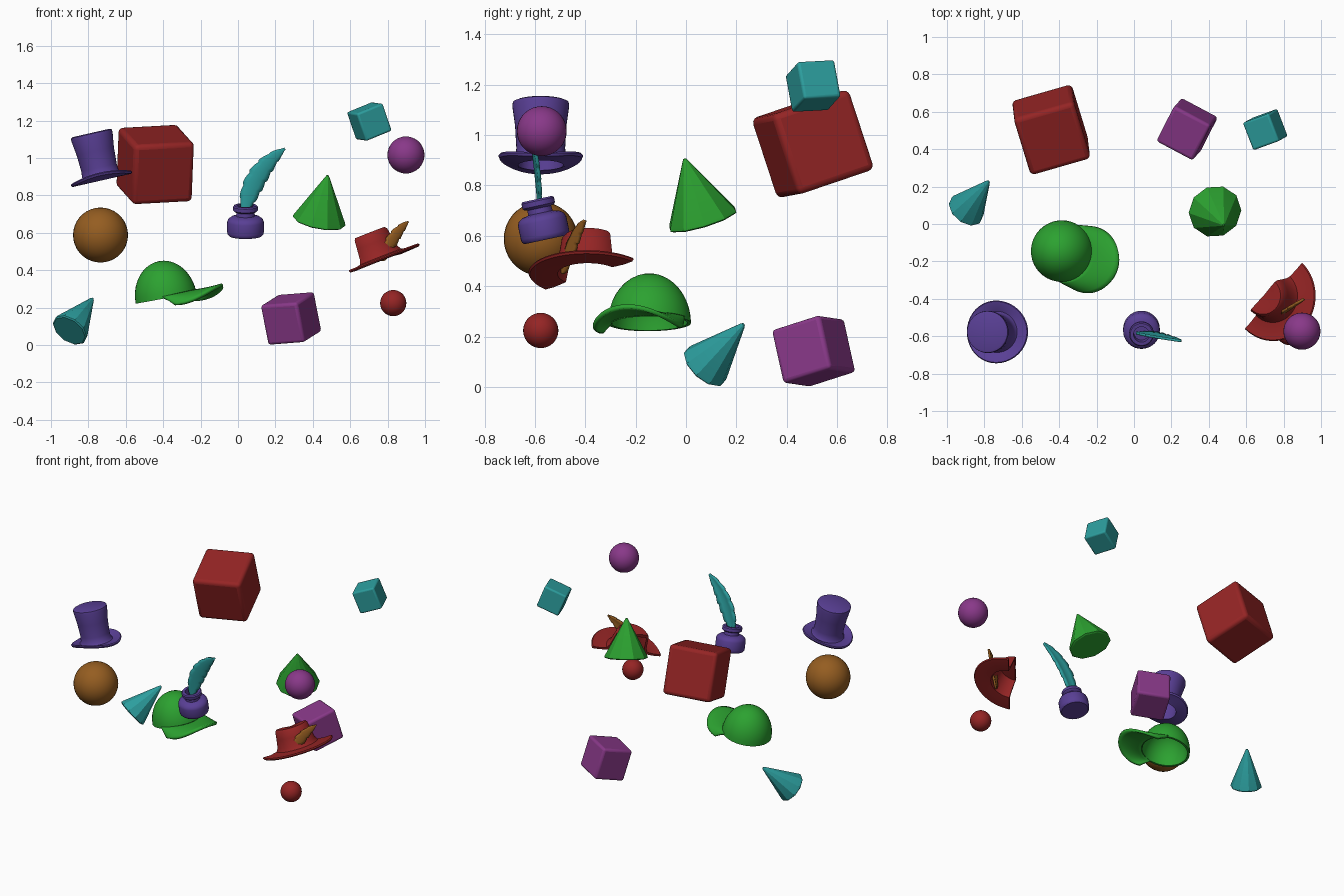
import bpy, bmesh
from math import sin, cos, pi, radians
from mathutils import Vector, Matrix, Euler

if "Cube" in bpy.data.objects:
    bpy.data.objects.remove(bpy.data.objects["Cube"])

COLORS = dict(red=(.30, .018, .018), green=(.025, .36, .03), purple=(.10, .05, .30),
              teal=(.025, .34, .34), magenta=(.25, .04, .25), orange=(.30, .11, .015))
MATS = {}
for key, c in COLORS.items():
    MATS[key] = bpy.data.materials.new(key)
    MATS[key].diffuse_color = (*c, 1)


def finish(name, bm, color, matrix, angle=40):
    bmesh.ops.remove_doubles(bm, verts=bm.verts, dist=1e-5)
    bmesh.ops.recalc_face_normals(bm, faces=bm.faces)
    me = bpy.data.meshes.new(name)
    bm.to_mesh(me)
    bm.free()
    ob = bpy.data.objects.new(name, me)
    bpy.context.collection.objects.link(ob)
    ob.matrix_world = matrix
    me.materials.append(MATS[color])
    bpy.ops.object.select_all(action='DESELECT')
    ob.select_set(True)
    bpy.context.view_layer.objects.active = ob
    bpy.ops.object.shade_smooth_by_angle(angle=radians(angle))
    return ob


def frame(origin, up, side=(1, 0, 0)):
    z = Vector(up).normalized()
    x = Vector(side)
    x = (x - z * x.dot(z)).normalized()
    m = Matrix((x, z.cross(x), z)).transposed().to_4x4()
    return Matrix.Translation(origin) @ m


def turned(origin, degrees):
    e = Euler([radians(d) for d in degrees])
    return Matrix.Translation(origin) @ e.to_matrix().to_4x4()


def grid_faces(bm, rows):
    for a, b in zip(rows, rows[1:]):
        for i in range(len(a) - 1):
            bm.faces.new((a[i], a[i + 1], b[i + 1], b[i]))


def lathe(name, profile, color, matrix, n=40, half=False, bend=None, angle=40):
    bm = bmesh.new()
    start, sweep = (-pi / 2, pi) if half else (0, 2 * pi)
    rows = []
    for i in range(n + 1):
        a = start + sweep * i / n
        row = []
        for r, z in profile:
            p = Vector((r * cos(a), r * sin(a), z))
            if bend:
                p.z += bend(p, r)
            row.append(bm.verts.new(p))
        rows.append(row)
    grid_faces(bm, rows)
    if half:
        bm.faces.new(rows[0])
        bm.faces.new(rows[-1])
    return finish(name, bm, color, matrix, angle)


def cube(name, color, loc, rot, size, r):
    bm = bmesh.new()
    bmesh.ops.create_cube(bm, size=size)
    ob = finish(name, bm, color, turned(loc, rot), 30)
    b = ob.modifiers.new("rounding", 'BEVEL')
    b.width, b.segments = r, 3


def sphere(name, color, loc, r):
    bm = bmesh.new()
    bmesh.ops.create_uvsphere(bm, u_segments=32, v_segments=18, radius=r)
    finish(name, bm, color, Matrix.Translation(loc))


def cone(name, color, base, apex, r):
    axis = Vector(apex) - Vector(base)
    h = axis.length
    prof = [(0, 0), (r * .93, 0), (r, .006), (r * .98, .018), (.012, h - .012), (.006, h - .002), (0, h)]
    lathe(name, prof, color, frame(base, axis), 10, angle=30)


def feather(name, color, p0, p1, p2, normal, half, teeth):
    bm = bmesh.new()
    p0, p1, p2 = Vector(p0), Vector(p1), Vector(p2)
    nrm = Vector(normal).normalized()
    rows, n = [], 36
    for i in range(n + 1):
        t = i / n
        c = p0 * (1 - t) ** 2 + p1 * 2 * t * (1 - t) + p2 * t * t
        tan = ((p1 - p0) * (1 - t) + (p2 - p1) * t).normalized()
        side = tan.cross(nrm)
        w = half * max(sin(pi * t ** .8), .03) ** .65
        w *= 1 - .22 * ((t * teeth) % 1) ** 2
        rows.append([bm.verts.new(c + side * w * k - nrm * abs(k) * w * .2)
                     for k in (-1, -.5, 0, .5, 1)])
    grid_faces(bm, rows)
    ob = finish(name, bm, color, Matrix())
    s = ob.modifiers.new("thickness", 'SOLIDIFY')
    s.thickness, s.offset = .014, 0


# Rounded cubes
cube("large_cube", 'red', (-.443, .504, .965), (18, -3, 16), .335, .025)
cube("small_cube", 'teal', (.702, .505, 1.195), (3, -21, 20), .158, .011)
cube("medium_cube", 'magenta', (.284, .507, .142), (16, -4, -28), .222, .016)

# Balls
sphere("large_ball", 'orange', (-.735, -.577, .588), .147)
sphere("medium_ball", 'magenta', (.898, -.573, 1.016), .099)
sphere("small_ball", 'red', (.83, -.577, .224), .07)

# Cones
cone("green_cone", 'green', (.432, .069, .657), (.48, -.006, .908), .143)
cone("teal_cone", 'teal', (-.902, .07, .076), (-.776, .23, .25), .103)

# Top hat with brim curled up at the sides
lathe("top_hat", [(0, .25), (.10, .25), (.111, .245), (.113, .23), (.102, .15), (.097, .06),
                  (.10, .022), (.11, .01), (.14, .007), (.163, .007), (.168, 0), (.163, -.01),
                  (.14, -.01), (.09, -.01), (.086, .10), (.09, .23), (0, .23)],
      'purple', frame((-.73, -.577, .89), (-.22, 0, .97)),
      bend=lambda p, r: .028 * (p.y / .168) ** 2 if r > .12 else 0)

# Cap: hollow dome plus arched peak
cap = turned((-.385, -.145, .252), (4, -10, -19))
outer = [(.165 * cos(a), .2 * sin(a)) for a in [pi / 2 * (1 - i / 10) for i in range(11)]]
inner = [(r * .91, z * .92) for r, z in reversed(outer)]
lathe("cap_dome", outer + inner, 'green', cap)
bm = bmesh.new()
rows = []
for i in range(33):
    k = i / 16 - 1
    a, b = radians(78) * k, radians(105) * k
    p = Vector((.156 * cos(a), .156 * sin(a), .008))
    q = Vector((.147 + .172 * cos(b), .172 * sin(b), 0))
    row = []
    for j in range(7):
        v = p.lerp(q, j / 6)
        v.z += -.05 * (v.y / .172) ** 2 * j / 6 + .012 * (j / 6) ** 2 * (1 - k * k)
        row.append(bm.verts.new(v))
    rows.append(row)
grid_faces(bm, rows)
peak = finish("cap_peak", bm, 'green', cap)
s = peak.modifiers.new("thickness", 'SOLIDIFY')
s.thickness, s.offset = .018, 0

# Ink pot and quill
lathe("ink_pot", [(0, 0), (.088, 0), (.096, .008), (.098, .02), (.098, .075), (.092, .09),
                  (.075, .102), (.05, .108), (.048, .128), (.06, .132), (.066, .138),
                  (.066, .158), (.06, .165), (.042, .165), (.04, .12), (0, .12)],
      'purple', frame((.04, -.556, .585), (0, -.21, .978)))
feather("quill", 'teal', (.035, -.583, .71), (.075, -.60, .93), (.25, -.625, 1.05),
        (0, -1, -.13), .056, 6)

# Half hat: hollow crown and brim cut along the long axis
lathe("half_hat", [(0, .142), (.06, .15), (.10, .15), (.111, .138), (.118, .09), (.128, .03),
                   (.142, .008), (.19, 0), (.235, .002), (.241, -.005), (.235, -.013),
                   (.19, -.015), (.125, -.01), (.11, .05), (.10, .128), (0, .125)],
      'red', frame((.745, -.385, .455), (-.364, .016, .925), (.68, -.68, .28)), 28, half=True)
feather("hat_feather", 'orange', (.772, -.49, .45), (.82, -.465, .58), (.908, -.402, .66),
        (.5, -.85, .1), .036, 5)

for m in bpy.data.materials:
    if m.users and not m.is_grease_pencil:
        m.use_nodes = True
        m.node_tree.nodes["Principled BSDF"].inputs["Base Color"].default_value = m.diffuse_color
